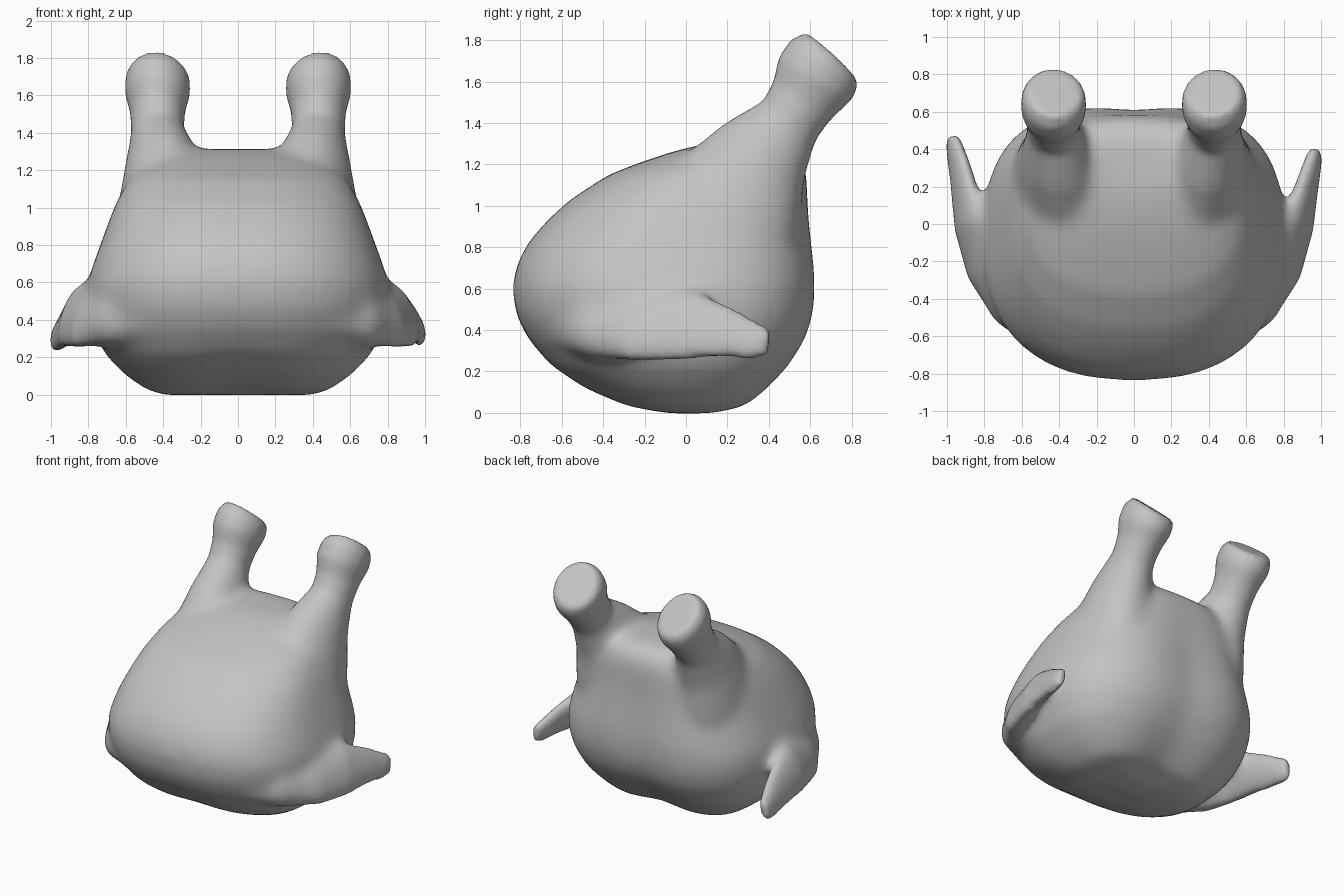
import bpy, bmesh, math
from mathutils import Vector

cube = bpy.data.objects.get("Cube")
if cube:
    bpy.data.objects.remove(cube, do_unlink=True)

SEGS = 48
UP = Vector((0, 0, 1))
bm = bmesh.new()


def loft(rings):
    """Skin a closed, capped surface through a list of point rings."""
    loops = [[bm.verts.new(p) for p in ring] for ring in rings]
    faces = [bm.faces.new(loops[0]), bm.faces.new(loops[-1])]
    for a, b in zip(loops, loops[1:]):
        for i in range(SEGS):
            j = (i + 1) % SEGS
            faces.append(bm.faces.new((a[i], a[j], b[j], b[i])))
    bmesh.ops.recalc_face_normals(bm, faces=faces)


def power(v, e):
    return math.copysign(abs(v) ** e, v)


def body_ring(z, width, front, back):
    """Rounded outline with soft grooves down the middle of back and base."""
    ring = []
    mid = max(-0.1, (front + back) / 2)
    for i in range(SEGS):
        a = math.tau * i / SEGS
        rear = math.sin(a) > 0
        e = 2 / (2.8 if rear else 2.4)
        x = width * power(math.cos(a), e)
        y = mid + (back - mid if rear else mid - front) * power(math.sin(a), e)
        groove = math.exp(-(x / 0.2) ** 2)
        if rear:
            y -= 0.03 * groove * math.sin(a) * max(0, min(1, 2.4 - 2 * z))
        lift = 0.03 * groove * max(0, 1 - z / 0.4)
        ring.append(Vector((x, y, z + lift)))
    return ring


def limb(sections, side, lean=0, tip_shift=(0, 0, 0)):
    """Oval tube; each section is (centre, half thickness, half height)."""
    centres = [Vector(s[0]) for s in sections]
    for c in centres[-3:]:
        c += Vector(tip_shift)
    rings = []
    last = len(centres) - 1
    for k, (_, thick, high) in enumerate(sections):
        t = (centres[min(k + 1, last)] - centres[max(k - 1, 0)]).normalized()
        out = t.cross(UP).normalized()
        rise = out.cross(t)
        tilt = lean * (1 - 0.6 * k / last)
        across = out * math.cos(tilt) + rise * math.sin(tilt)
        upward = rise * math.cos(tilt) - out * math.sin(tilt)
        ring = []
        for i in range(SEGS):
            a = math.tau * i / SEGS
            p = (centres[k] + across * thick * math.cos(a)
                 + upward * high * math.sin(a))
            ring.append(Vector((p.x * side, p.y, p.z)))
        rings.append(ring)
    loft(rings)


# Body: height, half width, front y, back y
BODY = [
    (-0.005, 0.39, -0.14, 0.17), (0.025, 0.49, -0.31, 0.31),
    (0.11, 0.61, -0.5, 0.41), (0.22, 0.715, -0.655, 0.51),
    (0.35, 0.775, -0.76, 0.59), (0.47, 0.805, -0.82, 0.63),
    (0.6, 0.805, -0.84, 0.64), (0.71, 0.77, -0.82, 0.635),
    (0.82, 0.73, -0.765, 0.62), (0.93, 0.69, -0.67, 0.605),
    (1.03, 0.65, -0.56, 0.595), (1.15, 0.585, -0.375, 0.585),
    (1.21, 0.53, -0.22, 0.57), (1.26, 0.45, -0.07, 0.545),
    (1.295, 0.35, 0.07, 0.5), (1.312, 0.24, 0.18, 0.43),
]
loft([body_ring(*row) for row in BODY])

# Raised legs ending in blunt feet
LEG = [
    ((0.35, 0.13, 0.75), 0.3, 0.4),
    ((0.39, 0.24, 1.04), 0.25, 0.35),
    ((0.41, 0.37, 1.25), 0.193, 0.245),
    ((0.43, 0.5, 1.41), 0.142, 0.16),
    ((0.43, 0.568, 1.515), 0.147, 0.17),
    ((0.43, 0.625, 1.615), 0.175, 0.205),
    ((0.43, 0.668, 1.69), 0.172, 0.198),
    ((0.425, 0.7, 1.725), 0.145, 0.167),
]

# Flipper-like arms sweeping backwards
ARM = [
    ((0.42, -0.6, 0.43), 0.1, 0.12),
    ((0.645, -0.43, 0.42), 0.13, 0.17),
    ((0.785, -0.24, 0.42), 0.09, 0.19),
    ((0.87, 0.0, 0.43), 0.07, 0.185),
    ((0.925, 0.2, 0.385), 0.053, 0.125),
    ((0.96, 0.34, 0.345), 0.042, 0.09),
    ((0.973, 0.4, 0.34), 0.03, 0.07),
]
for side in (-1, 1):
    limb(LEG, side)
    limb(ARM, side, 0.55, (0, 0.07, -0.03) if side < 0 else (0, 0, 0))

mesh = bpy.data.meshes.new("body")
bm.to_mesh(mesh)
bm.free()
body = bpy.data.objects.new("body_with_limbs", mesh)
bpy.context.collection.objects.link(body)
bpy.ops.object.select_all(action='DESELECT')
body.select_set(True)
bpy.context.view_layer.objects.active = body

# Fuse the parts into one skin
remesh = body.modifiers.new("fuse", 'REMESH')
remesh.mode = 'VOXEL'
remesh.voxel_size = 0.022
bpy.ops.object.convert(target='MESH')

# Soften the joins strongly, the feet and arm tips only a little
joins = body.vertex_groups.new(name="joins")
for v in body.data.vertices:
    reach = max((abs(v.co.x) - 0.78) / 0.12, (v.co.z - 1.33) / 0.15)
    joins.add([v.index], max(0, min(1, 1 - reach)), 'REPLACE')
blend = body.modifiers.new("blend_joins", 'SMOOTH')
blend.factor = 0.5
blend.iterations = 35
blend.vertex_group = "joins"
soften = body.modifiers.new("soften", 'SMOOTH')
soften.factor = 0.5
soften.iterations = 6
bpy.ops.object.convert(target='MESH')

# Plain grey surface
grey = bpy.data.materials.new("plain_grey")
grey.use_nodes = True
colour = (0.55, 0.55, 0.55, 1)
grey.diffuse_color = colour
grey.node_tree.nodes["Principled BSDF"].inputs["Base Color"].default_value = colour
body.data.materials.clear()
body.data.materials.append(grey)
bpy.ops.object.shade_smooth()
